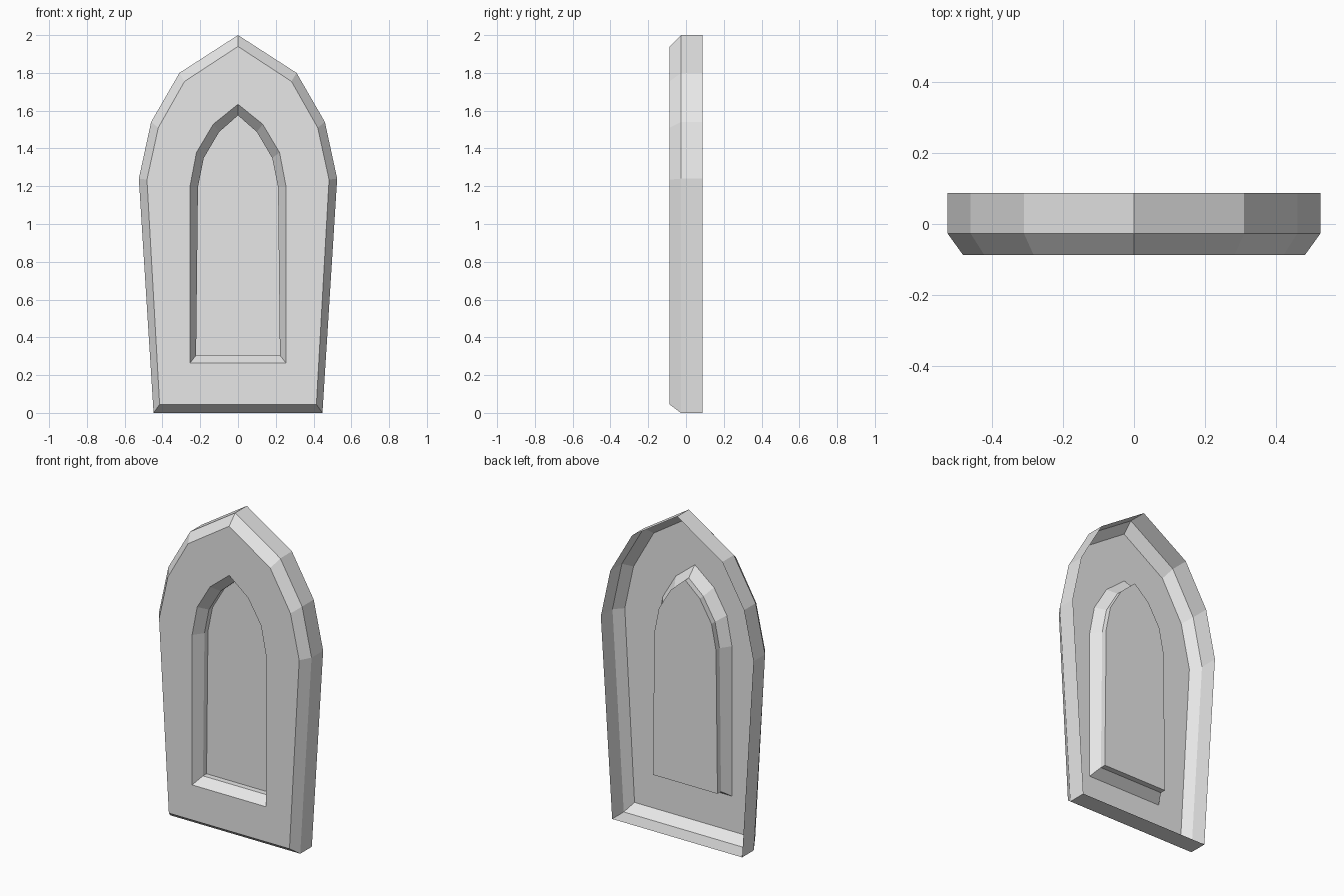
import bpy
import bmesh

cube = bpy.data.objects.get("Cube")
if cube:
    bpy.data.objects.remove(cube, do_unlink=True)

stone = bpy.data.materials.new("plain grey")
stone.use_nodes = True
grey = (0.8, 0.8, 0.8, 1.0)
stone.diffuse_color = grey
stone.node_tree.nodes["Principled BSDF"].inputs["Base Color"].default_value = grey

# Right half of each pointed arch, from foot to apex (x, z)
OUTER = [(0.447, 0), (0.525, 1.24), (0.46, 1.54), (0.31, 1.8), (0, 2)]
FACE = [(0.415, 0.045), (0.482, 1.235), (0.422, 1.51), (0.283, 1.755), (0, 1.94)]
NICHE = [(0.255, 0.263), (0.255, 1.195), (0.22, 1.378), (0.131, 1.528), (0, 1.634)]
PANEL = [(0.222, 0.305), (0.212, 1.195), (0.181, 1.35), (0.1, 1.487), (0, 1.575)]

# Depths from back to front
BACK, SHOULDER, FRONT, PANEL_Y = 0.087, -0.027, -0.087, 0.008


def arch(half, y):
    """Mirror a half arch into a closed loop at depth y."""
    left = [(-x, z) for x, z in reversed(half[:-1])]
    return [(x, y, z) for x, z in half + left]


def build(name, loops, fill=False):
    """Bridge successive loops into a flat-shaded sheet."""
    bm = bmesh.new()
    rings = [[bm.verts.new(p) for p in loop] for loop in loops]
    for a, b in zip(rings, rings[1:]):
        n = len(a)
        for i in range(n):
            j = (i + 1) % n
            bm.faces.new((a[i], a[j], b[j], b[i]))
    if fill:
        bm.faces.new(rings[-1])
    mesh = bpy.data.meshes.new(name)
    bm.to_mesh(mesh)
    bm.free()
    mesh.materials.append(stone)
    obj = bpy.data.objects.new(name, mesh)
    bpy.context.collection.objects.link(obj)
    return obj


# Open-backed shell: side walls, chamfer and front face around the niche
build("arched_surround", [arch(OUTER, BACK), arch(OUTER, SHOULDER),
                          arch(FACE, FRONT), arch(NICHE, FRONT)])

# Sloped reveal, short straight step and the sunken panel
build("recessed_panel", [arch(NICHE, FRONT), arch(PANEL, SHOULDER),
                         arch(PANEL, PANEL_Y)], fill=True)
